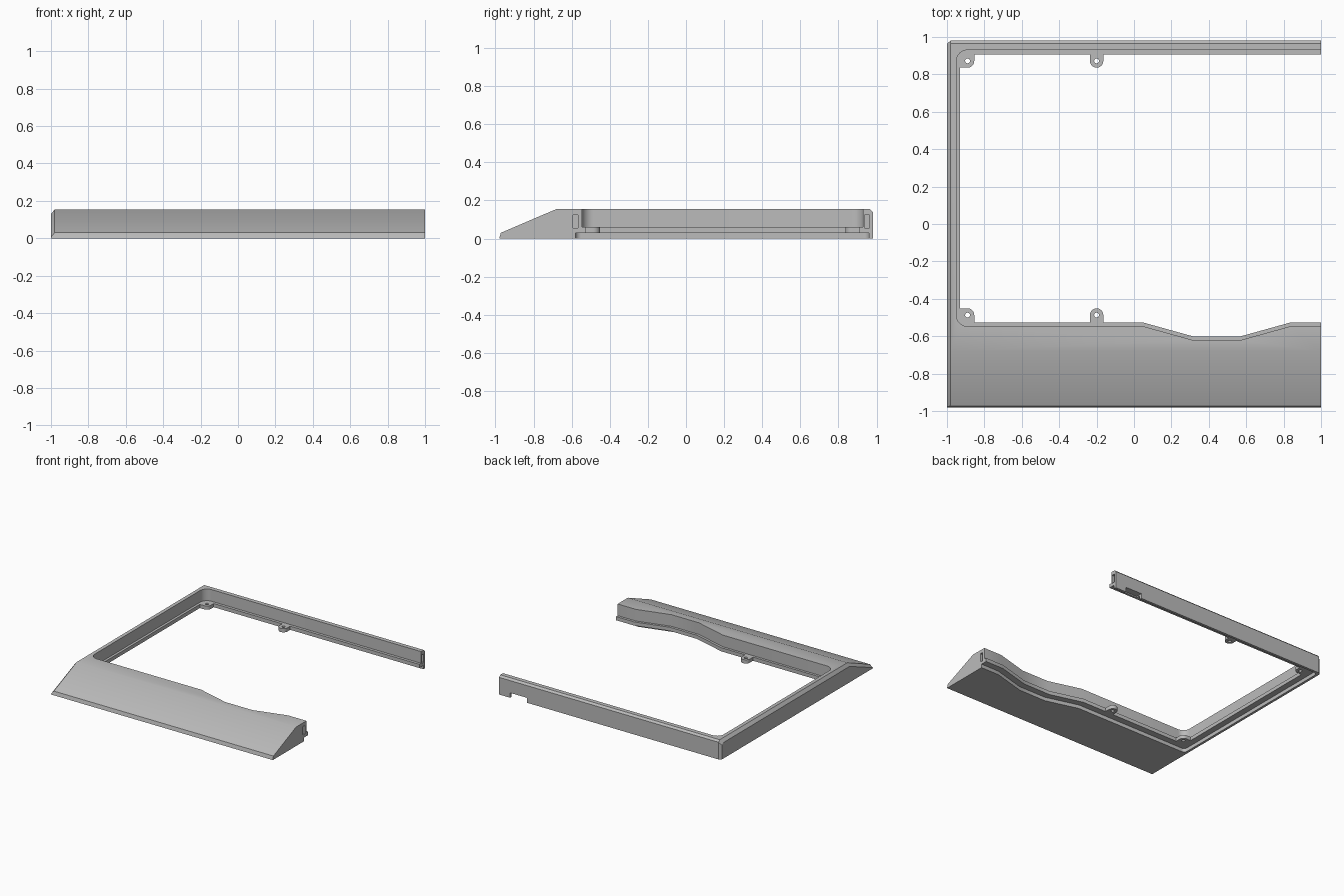
import bpy, bmesh, math

if "Cube" in bpy.data.objects:
    bpy.data.objects.remove(bpy.data.objects["Cube"], do_unlink=True)

grey = bpy.data.materials.new("plastic_grey")
grey.use_nodes = True
COLOUR = (0.5, 0.5, 0.5, 1)
grey.diffuse_color = COLOUR
grey.node_tree.nodes["Principled BSDF"].inputs["Base Color"].default_value = COLOUR


def loft(name, sections):
    """Closed solid through matching rings of points."""
    bm = bmesh.new()
    rings = [[bm.verts.new(p) for p in s] for s in sections]
    for a, b in zip(rings, rings[1:]):
        for i in range(len(a)):
            j = (i + 1) % len(a)
            bm.faces.new((a[i], a[j], b[j], b[i]))
    bm.faces.new(rings[0][::-1])
    bm.faces.new(rings[-1])
    bmesh.ops.recalc_face_normals(bm, faces=bm.faces)
    me = bpy.data.meshes.new(name)
    bm.to_mesh(me)
    bm.free()
    ob = bpy.data.objects.new(name, me)
    bpy.context.collection.objects.link(ob)
    me.materials.append(grey)
    return ob


def prism(name, outline, z0, z1):
    return loft(name, [[(x, y, z) for x, y in outline] for z in (z0, z1)])


def box(name, x0, x1, y0, y1, z0, z1):
    return prism(name, [(x0, y0), (x1, y0), (x1, y1), (x0, y1)], z0, z1)


def arc(cx, cy, r, a0, a1, n=10):
    angles = [math.radians(a0 + (a1 - a0) * i / n) for i in range(n + 1)]
    return [(cx + r * math.cos(a), cy + r * math.sin(a)) for a in angles]


def combine(ob, other, operation):
    """Apply a boolean and remove the helper solid."""
    mod = ob.modifiers.new("bool", "BOOLEAN")
    mod.operation, mod.object, mod.solver = operation, other, "EXACT"
    deps = bpy.context.evaluated_depsgraph_get()
    deps.update()
    me = bpy.data.meshes.new_from_object(ob.evaluated_get(deps))
    ob.modifiers.clear()
    ob.data = me
    bpy.data.objects.remove(other, do_unlink=True)


def opening(left, back, front, radius):
    """Opening outline: rounded left corners, shallow dip in the front edge, open right end."""
    dip = [(0.05, front), (0.32, front - 0.075), (0.565, front - 0.075), (0.835, front)]
    return (arc(left + radius, back - radius, radius, 90, 180)
            + arc(left + radius, front + radius, radius, 180, 270)
            + dip + [(1.2, front), (1.2, back)])


# Wedge-shaped outer body, with a chamfered left end
profile = [(-0.98, 0), (-0.972, 0.03), (-0.68, 0.155), (0.965, 0.155), (0.98, 0.14), (0.98, 0)]
end = [(-0.98, 0), (-0.978, 0.006), (-0.68, 0.13), (0.95, 0.13), (0.965, 0.115), (0.965, 0)]
frame = loft("case_frame", [[(x, y, z) for y, z in p]
                            for x, p in ((-1, end), (-0.98, profile), (1, profile))])

# Upper opening, narrower lip opening and base plate recess
combine(frame, prism("upper_cutter", opening(-0.95, 0.93, -0.547, 0.06), 0.06, 0.5), "DIFFERENCE")
combine(frame, prism("lip_cutter", opening(-0.93, 0.907, -0.527, 0.01), -0.5, 0.5), "DIFFERENCE")
combine(frame, prism("recess_cutter", opening(-0.98, 0.96, -0.58, 0.03), -0.5, 0.03), "DIFFERENCE")

# Alignment slots in the right end faces
for y in (-0.58, 0.95):
    combine(frame, box("slot_cutter", 0.94, 1.2, y - 0.013, y + 0.013, 0.055, 0.125), "DIFFERENCE")

# Notch in the foot of the back rail
combine(frame, box("notch_cutter", 0.75, 0.9, 0.925, 1.2, -0.5, 0.04), "DIFFERENCE")


# Screw tabs along the lip, mirrored between the back and the front
def screw_tab(name, x, y, side, corner):
    r = 0.036
    if corner:
        pts = [(x - 0.05, 0.05), (x - 0.05, -r)] + [(x + u, v) for u, v in arc(0, 0, r, 270, 360)]
        pts += [(x + r, 0.05)]
    else:
        pts = [(x + u, v) for u, v in arc(0, 0, r, 180, 360, 16)] + [(x + r, 0.05), (x - r, 0.05)]
    tab = prism(name, [(px, y + side * py) for px, py in pts], 0.03, 0.06)
    combine(tab, prism("hole_cutter", arc(x, y, 0.013, 0, 345, 23), -0.5, 0.5), "DIFFERENCE")
    return tab


parts = [frame]
for label, y, side in (("back", 0.872, 1), ("front", -0.487, -1)):
    parts.append(screw_tab(label + "_corner_screw_tab", -0.89, y, side, True))
    parts.append(screw_tab(label + "_middle_screw_tab", -0.2, y, side, False))

# Smooth shading with sharp edges
bpy.ops.object.select_all(action="DESELECT")
for ob in parts:
    ob.select_set(True)
bpy.context.view_layer.objects.active = frame
bpy.ops.object.shade_smooth_by_angle(angle=math.radians(30))
